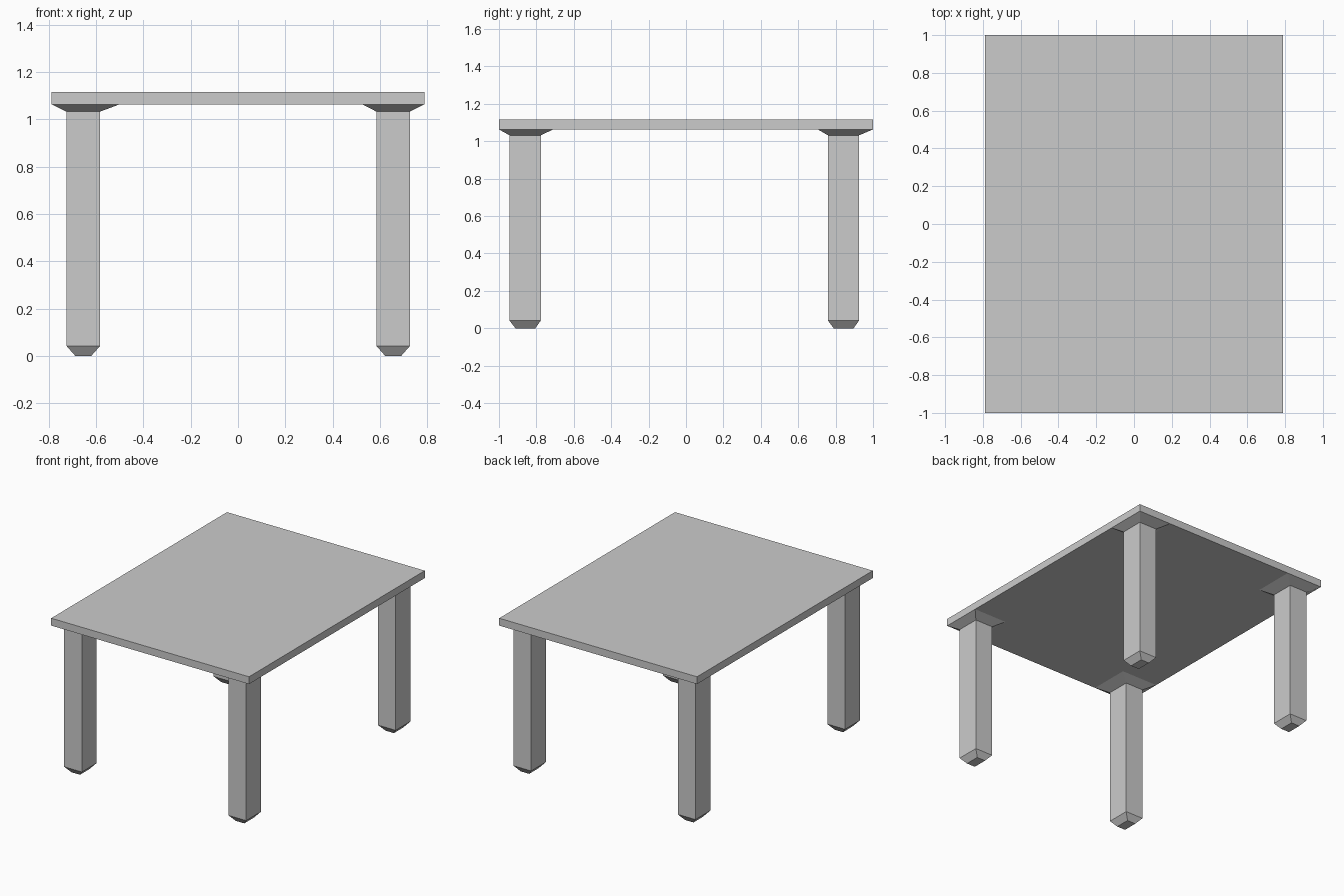
import bpy, bmesh

if "Cube" in bpy.data.objects:
    bpy.data.objects.remove(bpy.data.objects["Cube"])

TOP_X, TOP_Y = 0.788, 1.0
Z_UNDER, Z_TOP = 1.063, 1.116


def loft(name, sections):
    """Closed solid through stacked rectangles (x0, x1, y0, y1, z)."""
    bm = bmesh.new()
    rings = []
    for x0, x1, y0, y1, z in sections:
        corners = [(x0, y0), (x1, y0), (x1, y1), (x0, y1)]
        rings.append([bm.verts.new((x, y, z)) for x, y in corners])
    for a, b in zip(rings, rings[1:]):
        for i in range(4):
            j = (i + 1) % 4
            bm.faces.new((a[i], a[j], b[j], b[i]))
    bm.faces.new(rings[0][::-1])
    bm.faces.new(rings[-1])
    bmesh.ops.recalc_face_normals(bm, faces=bm.faces)
    mesh = bpy.data.meshes.new(name)
    bm.to_mesh(mesh)
    bm.free()
    obj = bpy.data.objects.new(name, mesh)
    bpy.context.collection.objects.link(obj)
    return obj


# Flat rectangular tabletop
loft("tabletop", [(-TOP_X, TOP_X, -TOP_Y, TOP_Y, z) for z in (Z_UNDER, Z_TOP)])

# Per side: (foot tip range, shaft range, flare range)
X_SIDES = {
    "left": ((-0.687, -0.62), (-0.724, -0.583), (-TOP_X, -0.50)),
    "right": ((0.622, 0.689), (0.585, 0.726), (0.525, TOP_X)),
}
Y_SIDES = {
    "front": ((-0.912, -0.806), (-0.944, -0.776), (-TOP_Y, -0.71)),
    "back": ((0.79, 0.896), (0.758, 0.926), (0.705, TOP_Y)),
}

# Legs with a tapered foot and a flared collar under the top
for y_name, (yf, ys, yc) in Y_SIDES.items():
    for x_name, (xf, xs, xc) in X_SIDES.items():
        loft(f"{y_name}_{x_name}_leg", [
            (*xf, *yf, 0.0),
            (*xs, *ys, 0.042),
            (*xs, *ys, 1.032),
            (*xc, *yc, Z_UNDER),
        ])
